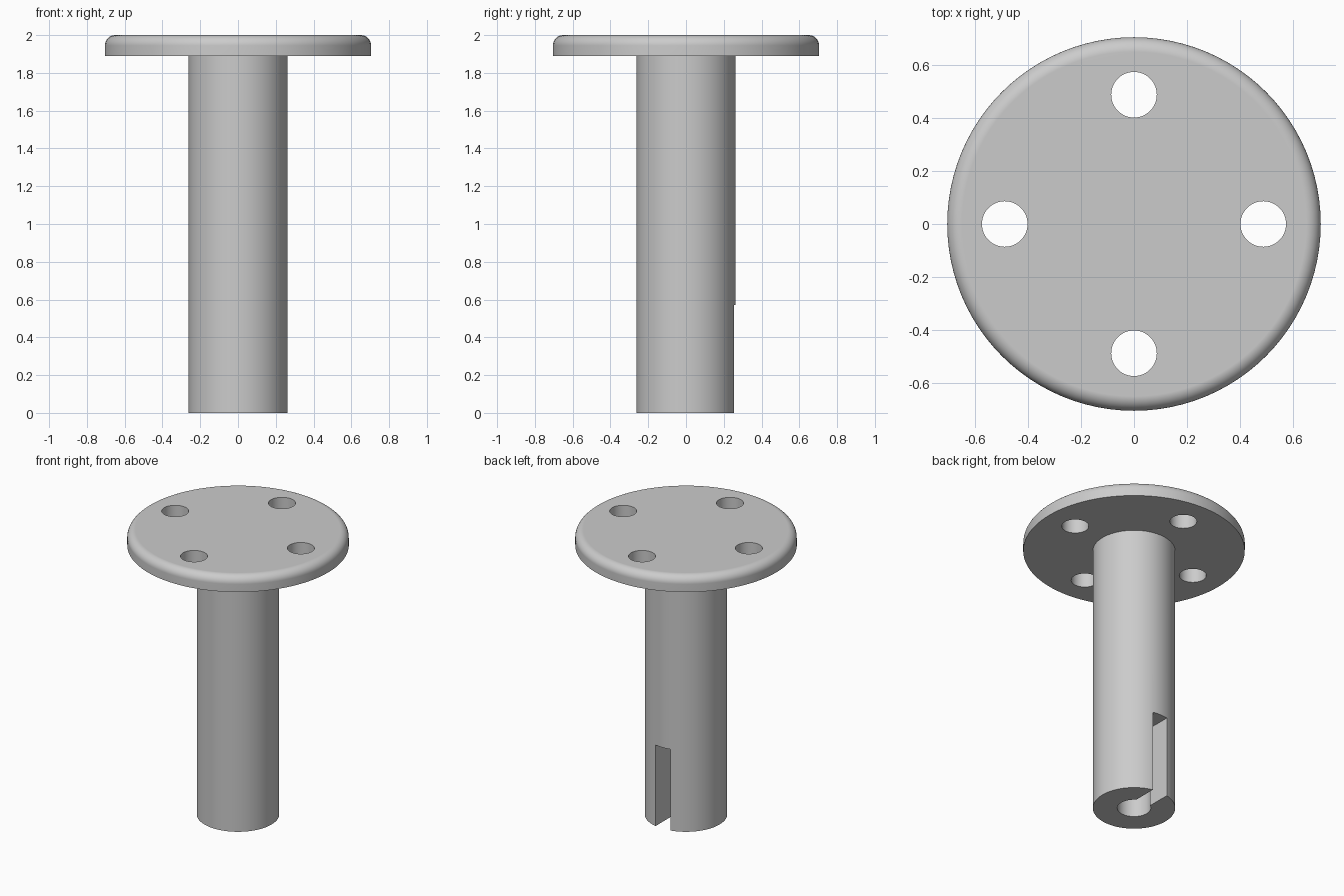
import bpy
import bmesh
from math import sin, cos, pi, asin, radians

cube = bpy.data.objects.get("Cube")
if cube:
    bpy.data.objects.remove(cube, do_unlink=True)

HEIGHT = 2.0
FLANGE_R, FLANGE_BOTTOM, FILLET = 0.705, 1.89, 0.055
SHAFT_R = 0.262
HOLE_R, HOLE_RING = 0.086, 0.488
BORE_R, SLOT_HALF, SLOT_TOP = 0.107, 0.058, 0.57

grey = bpy.data.materials.new("plain_grey")
grey.use_nodes = True
grey.diffuse_color = (0.6, 0.6, 0.6, 1)
grey.node_tree.nodes["Principled BSDF"].inputs["Base Color"].default_value = (0.6, 0.6, 0.6, 1)


def circle(radius, steps, cx=0, cy=0):
    return [(cx + radius * cos(2 * pi * i / steps), cy + radius * sin(2 * pi * i / steps))
            for i in range(steps)]


def finish_mesh(name, bm):
    bmesh.ops.recalc_face_normals(bm, faces=bm.faces)
    mesh = bpy.data.meshes.new(name)
    bm.to_mesh(mesh)
    bm.free()
    mesh.materials.append(grey)
    obj = bpy.data.objects.new(name, mesh)
    bpy.context.collection.objects.link(obj)
    return obj


def loft(name, rings):
    """Closed solid through rings of (outline, height)."""
    bm = bmesh.new()
    loops = [[bm.verts.new((x, y, z)) for x, y in outline] for outline, z in rings]
    for low, high in zip(loops, loops[1:]):
        for i in range(len(low)):
            j = (i + 1) % len(low)
            bm.faces.new((low[i], low[j], high[j], high[i]))
    bm.faces.new(loops[0][::-1])
    bm.faces.new(loops[-1])
    return finish_mesh(name, bm)


def select_only(obj):
    bpy.ops.object.select_all(action="DESELECT")
    obj.select_set(True)
    bpy.context.view_layer.objects.active = obj


def cut(target, cutter):
    cutter.hide_render = True
    mod = target.modifiers.new("cut", "BOOLEAN")
    mod.operation = "DIFFERENCE"
    mod.solver = "EXACT"
    mod.object = cutter
    select_only(target)
    bpy.ops.object.modifier_apply(modifier=mod.name)
    bpy.data.objects.remove(cutter, do_unlink=True)


def smooth(obj):
    select_only(obj)
    bpy.ops.object.shade_smooth_by_angle(angle=radians(30))
    mod = obj.modifiers.new("even_shading", "WEIGHTED_NORMAL")
    mod.keep_sharp = True


# Round flange with a filleted top rim
rings = [(circle(FLANGE_R, 96), FLANGE_BOTTOM)]
for i in range(9):
    a = i / 8 * pi / 2
    rings.append((circle(FLANGE_R - FILLET + FILLET * cos(a), 96),
                  HEIGHT - FILLET + FILLET * sin(a)))
flange = loft("flange", rings)

# Four bolt holes through the flange
for k in range(4):
    outline = circle(HOLE_R, 48, HOLE_RING * cos(k * pi / 2), HOLE_RING * sin(k * pi / 2))
    cut(flange, loft("hole_cutter", [(outline, FLANGE_BOTTOM - 0.1), (outline, HEIGHT + 0.1)]))
smooth(flange)

# Shaft, sunk slightly into the flange
outline = circle(SHAFT_R, 72)
shaft = loft("shaft", [(outline, 0), (outline, FLANGE_BOTTOM + 0.04)])

# Blind bore joined to a slot that opens at the back
half = asin(SLOT_HALF / BORE_R)
start, sweep = pi / 2 + half, 2 * pi - 2 * half
keyhole = [(BORE_R * cos(start + sweep * i / 40), BORE_R * sin(start + sweep * i / 40))
           for i in range(41)]
keyhole += [(SLOT_HALF, SHAFT_R + 0.1), (-SLOT_HALF, SHAFT_R + 0.1)]
cut(shaft, loft("keyhole_cutter", [(keyhole, -0.1), (keyhole, SLOT_TOP)]))
smooth(shaft)
